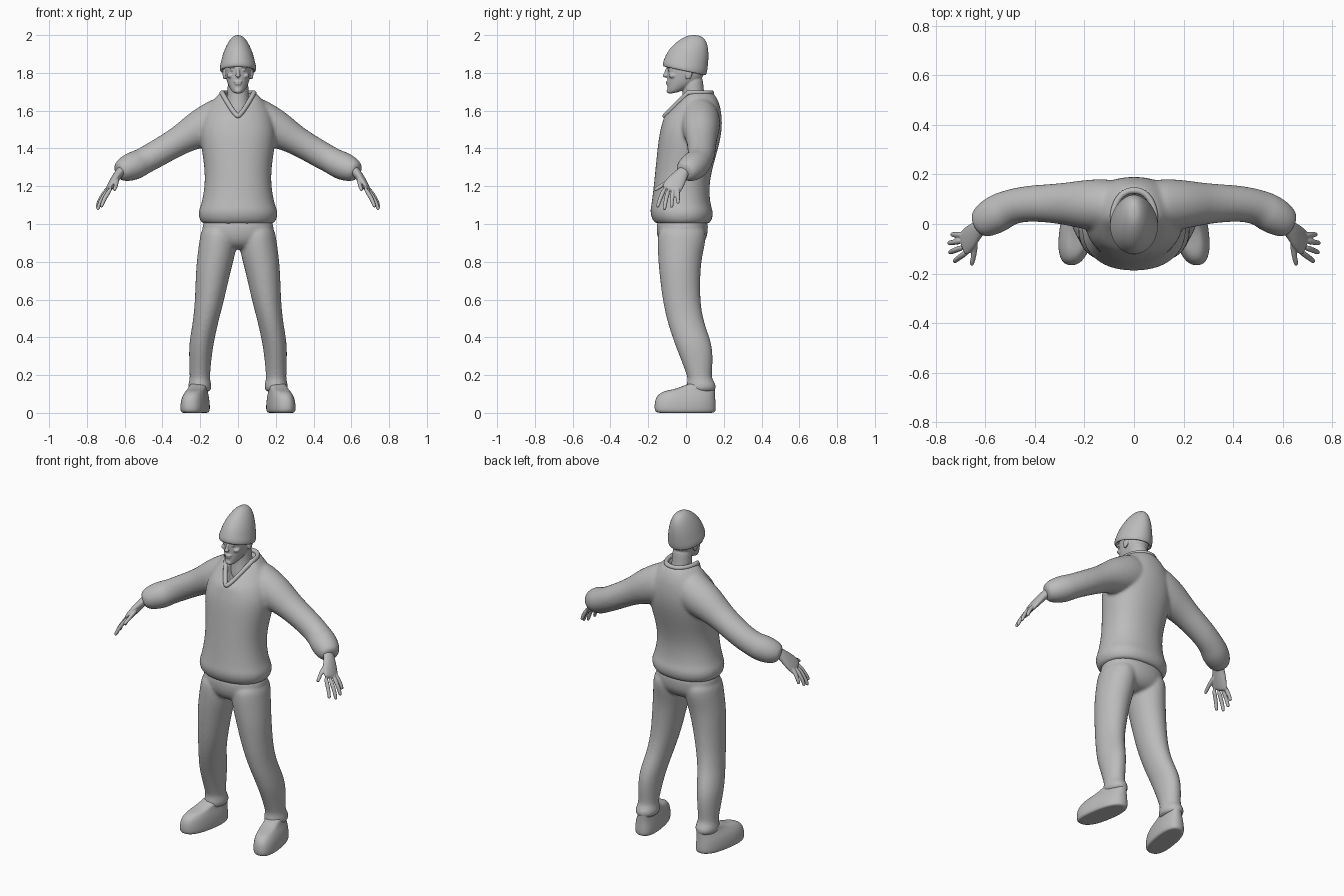
import bpy, bmesh, math
from mathutils import Vector, Matrix

grey = bpy.data.materials.new("plain_grey")
grey.diffuse_color = (0.5, 0.5, 0.5, 1)


def skin_rings(bm, rings):
    """Bridge rings of points into a closed tube."""
    loops = [[bm.verts.new(p) for p in r] for r in rings]
    n = len(loops[0])
    for a, b in zip(loops, loops[1:]):
        for i in range(n):
            bm.faces.new((a[i], a[(i + 1) % n], b[(i + 1) % n], b[i]))
    bm.faces.new(loops[0])
    bm.faces.new(loops[-1])


def spow(v, p):
    return math.copysign(abs(v) ** p, v)


def section(zf, zb, rx, yf, yb, cx=0, v=0, n=24, p=0.9, front=False, shear=0, side=1):
    """Horizontal ring: front/back heights, half width, front/back y, V-ness."""
    cy, ry, pts = (yf + yb) / 2, (yb - yf) / 2, []
    for i in range(n):
        a = math.tau * i / n
        c, s = spow(math.cos(a), p), spow(math.sin(a), p)
        if s < 0:
            c += v * (math.copysign(1 + s, c) - c)
        t = max(0, -s) if front else (1 - s) / 2
        pts.append((side * (cx + rx * c - shear * ry * s), cy + ry * s, zb + (zf - zb) * t))
    return pts


def stack(bm, rows, **kw):
    skin_rings(bm, [section(*r, **kw) for r in rows])


def tube(bm, path, side=1, n=12):
    """Tube through (x, y, z, thickness, width) with width kept near the y axis."""
    pts = [Vector(p[:3]) for p in path]
    rings = []
    for i, p in enumerate(path):
        t = (pts[min(i + 1, len(pts) - 1)] - pts[max(i - 1, 0)]).normalized()
        w = (Vector((0, 1, 0)) - t * t.y).normalized()
        u = t.cross(w)
        ring = [pts[i] + u * p[3] * math.cos(math.tau * k / n) + w * p[4] * math.sin(math.tau * k / n)
                for k in range(n)]
        rings.append([(q.x * side, q.y, q.z) for q in ring])
    skin_rings(bm, rings)


def ball(bm, loc, size, tilt=0):
    bmesh.ops.create_uvsphere(bm, u_segments=12, v_segments=8, radius=1,
                              matrix=Matrix.Translation(loc) @ Matrix.Rotation(tilt, 4, 'X')
                              @ Matrix.Diagonal((*size, 1)))


def finish(name, bm, voxel=0, smooth=0):
    bmesh.ops.recalc_face_normals(bm, faces=bm.faces[:])
    me = bpy.data.meshes.new(name)
    bm.to_mesh(me)
    bm.free()
    for f in me.polygons:
        f.use_smooth = True
    me.materials.append(grey)
    ob = bpy.data.objects.new(name, me)
    bpy.context.collection.objects.link(ob)
    sub = ob.modifiers.new("round", 'SUBSURF')
    sub.levels = sub.render_levels = 2
    if voxel:
        rm = ob.modifiers.new("fuse", 'REMESH')
        rm.mode, rm.voxel_size, rm.use_smooth_shade = 'VOXEL', voxel, True
        sm = ob.modifiers.new("soften", 'SMOOTH')
        sm.factor, sm.iterations = 0.5, smooth
    return ob


# Sweater: torso with V opening, fused with both sleeves
bm = bmesh.new()
stack(bm, [(1.01, 1.01, .15, -.13, .10), (.995, .995, .187, -.16, .122), (1.03, 1.03, .210, -.184, .143),
           (1.07, 1.07, .212, -.192, .145), (1.10, 1.10, .196, -.184, .130), (1.2, 1.2, .176, -.172, .122),
           (1.3, 1.3, .178, -.162, .142), (1.4, 1.4, .195, -.152, .172), (1.48, 1.5, .205, -.142, .194),
           (1.53, 1.59, .18, -.128, .190), (1.555, 1.65, .14, -.122, .175), (1.575, 1.705, .092, -.113, .142, 0, .7),
           (1.575, 1.69, .068, -.09, .12, 0, .9), (1.54, 1.62, .05, -.06, .10, 0, .8)], front=True)
for s in (1, -1):
    tube(bm, [(.03, .07, 1.575, .125, .10), (.12, .075, 1.54, .118, .112), (.22, .08, 1.495, .102, .098),
              (.30, .082, 1.448, .076, .082), (.435, .085, 1.369, .074, .073), (.51, .065, 1.328, .071, .073),
              (.54, .048, 1.313, .078, .08), (.59, .02, 1.292, .072, .075), (.622, -.003, 1.279, .056, .06),
              (.635, -.01, 1.273, .04, .042)], side=s, n=16)
finish("sweater", bm, .009, 7)

# Ribbed collar following the V opening
cu = bpy.data.curves.new("collar", 'CURVE')
cu.dimensions, cu.bevel_depth, cu.bevel_resolution = '3D', .013, 3
pts = section(1.572, 1.695, .085, -.112, .135, 0, .8, n=40, front=True)
sp = cu.splines.new('POLY')
sp.points.add(len(pts) - 1)
for q, p in zip(sp.points, pts):
    q.co = (*p, 1)
sp.use_cyclic_u = sp.use_smooth = True
cu.materials.append(grey)
bpy.context.collection.objects.link(bpy.data.objects.new("collar", cu))

# Trousers: hips fused with both legs
bm = bmesh.new()
stack(bm, [(1.04, 1.04, .18, -.15, .115), (.99, .99, .19, -.158, .118), (.93, .93, .193, -.155, .115),
           (.885, .885, .15, -.13, .085), (.865, .865, .09, -.09, .04)])
for s in (1, -1):
    stack(bm, [(1.0, 1.0, .09, -.14, .10, .10), (.93, .93, .1, -.155, .112, .104), (.85, .85, .103, -.152, .092, .112),
               (.76, .76, .095, -.146, .078, .13), (.6, .6, .079, -.127, .076, .15),
               (.5, .5, .07, -.105, .092, .168), (.44, .44, .068, -.087, .112, .180),
               (.36, .36, .066, -.06, .14, .195), (.28, .28, .06, -.028, .145, .2),
               (.2, .2, .055, .003, .137, .202), (.175, .175, .055, .008, .142, .202),
               (.15, .15, .064, .0, .162, .202), (.12, .12, .062, .0, .16, .202), (.11, .11, .045, .02, .14, .202)],
          side=s, n=16, p=1)
finish("trousers", bm, .009, 5)

# Shoes
bm = bmesh.new()
for s in (1, -1):
    stack(bm, [(0, 0, .045, -.12, .12, .227), (0, 0, .064, -.155, .15, .227), (.012, .012, .072, -.168, .16, .227),
               (.05, .05, .071, -.168, .158, .227), (.09, .085, .064, -.158, .155, .225),
               (.118, .12, .05, -.12, .155, .218), (.125, .15, .048, -.05, .155, .21),
               (.16, .17, .045, .015, .145, .202)], side=s, p=.82, shear=.16)
finish("shoes", bm)

# Hands: palm, four fingers and thumb
bm = bmesh.new()
fingers = [((.668, -.110, 1.195), (.708, -.137, 1.135), (.725, -.152, 1.088)),
           ((.685, -.092, 1.185), (.727, -.108, 1.125), (.744, -.115, 1.074)),
           ((.690, -.067, 1.190), (.733, -.075, 1.130), (.747, -.077, 1.085)),
           ((.686, -.045, 1.195), (.722, -.043, 1.145), (.735, -.042, 1.107)),
           ((.638, -.055, 1.245), (.644, -.120, 1.210), (.655, -.167, 1.178))]
for s in (1, -1):
    tube(bm, [(.595, .01, 1.305, .028, .034), (.63, -.02, 1.27, .025, .034), (.655, -.048, 1.232, .023, .052),
              (.682, -.076, 1.19, .018, .056), (.69, -.085, 1.175, .012, .05)], side=s)
    for a, b, c in fingers:
        tip = Vector(c).lerp(Vector(b), .15)
        tube(bm, [(*a, .014, .014), (*b, .012, .012), (*tip, .011, .011), (*c, .007, .007)], side=s, n=8)
finish("hands", bm, .004, 3)

# Head: neck, skull and facial features fused
bm = bmesh.new()
stack(bm, [(1.55, 1.6, .07, -.04, .11), (1.63, 1.66, .062, -.025, .105), (1.70, 1.72, .055, -.015, .092),
           (1.80, 1.8, .056, -.03, .092)], n=16, p=1)
stack(bm, [(1.688, 1.70, .022, -.088, -.03), (1.695, 1.715, .035, -.097, .0), (1.72, 1.74, .05, -.099, .05),
           (1.755, 1.765, .062, -.099, .085), (1.80, 1.8, .069, -.1, .1), (1.85, 1.85, .072, -.102, .105),
           (1.9, 1.9, .055, -.075, .095)], n=20, p=.95)
ball(bm, (0, -.102, 1.803), (.010, .013, .032), -.25)   # nose bridge
ball(bm, (0, -.110, 1.786), (.014, .014, .010))         # nose tip
ball(bm, (0, -.097, 1.752), (.024, .010, .006))         # upper lip
ball(bm, (0, -.096, 1.741), (.020, .010, .006))         # lower lip
ball(bm, (0, -.090, 1.705), (.020, .014, .014))         # chin
for s in (1, -1):
    ball(bm, (s * .030, -.090, 1.833), (.024, .016, .008))       # brow
    ball(bm, (s * .040, -.070, 1.785), (.020, .022, .014))       # cheek
    ball(bm, (s * .030, -.088, 1.815), (.012, .010, .006))       # eye
    ball(bm, (s * .072, .015, 1.795), (.010, .020, .032), -.2)   # ear
finish("head", bm, .004, 3)

# Knitted hat, tilted lower at the back
bm = bmesh.new()
stack(bm, [(1.86, 1.82, .06, -.07, .07), (1.84, 1.795, .08, -.10, .092), (1.828, 1.782, .094, -.120, .103),
           (1.85, 1.80, .099, -.125, .112), (1.875, 1.835, .092, -.116, .117), (1.915, 1.89, .08, -.098, .121),
           (1.955, 1.945, .060, -.062, .117), (1.985, 1.982, .038, -.02, .10), (2.001, 2.0, .015, .02, .07)], p=1)
finish("hat", bm)
